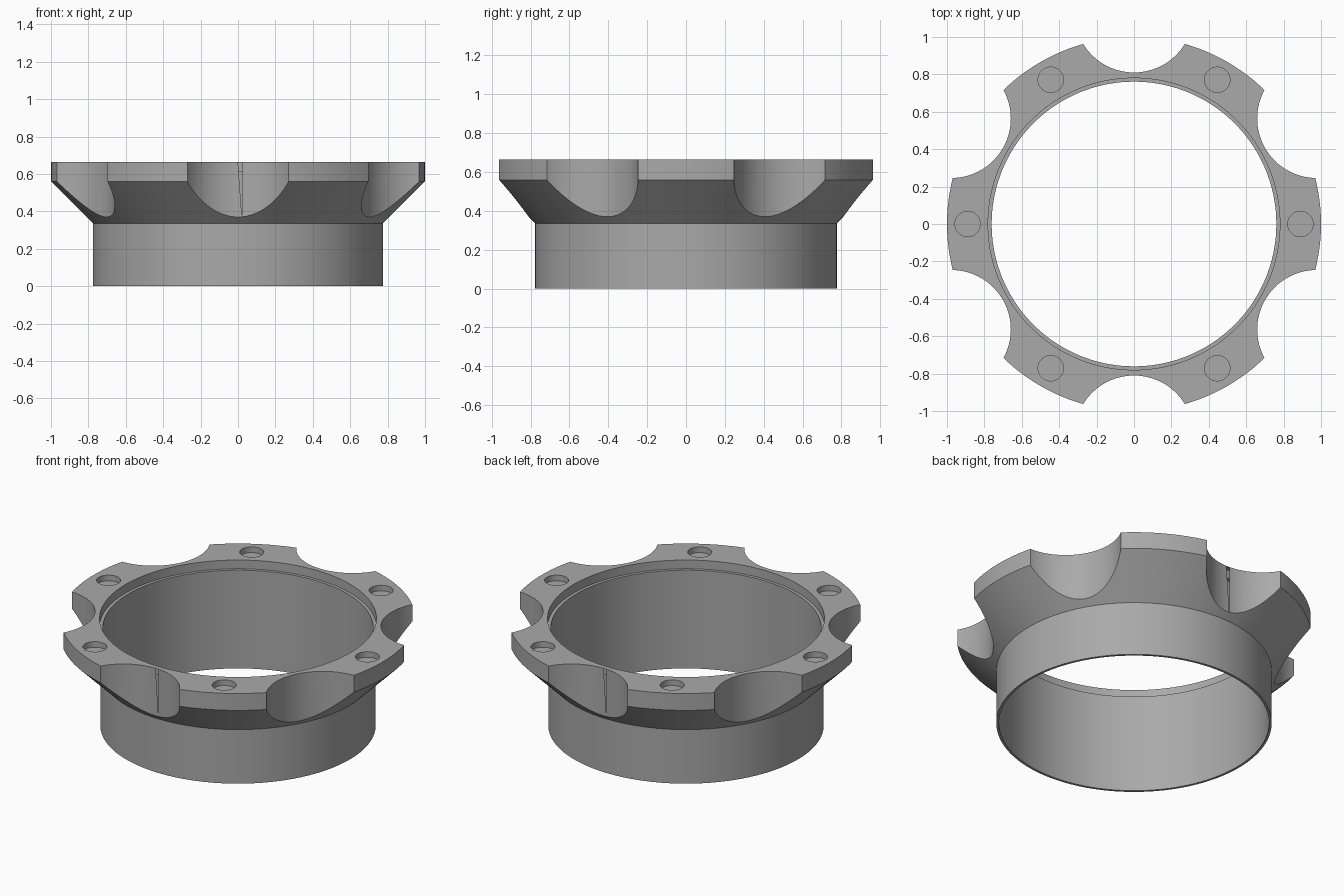
import bpy, bmesh
from math import sin, cos, pi, radians

if "Cube" in bpy.data.objects:
    bpy.data.objects.remove(bpy.data.objects["Cube"])

SEG = 144
grey = bpy.data.materials.new("mid grey")
grey.diffuse_color = (0.40, 0.40, 0.40, 1)
grey.use_nodes = True
grey.node_tree.nodes["Principled BSDF"].inputs["Base Color"].default_value = grey.diffuse_color


def make_object(name, bm):
    bmesh.ops.recalc_face_normals(bm, faces=bm.faces)
    mesh = bpy.data.meshes.new(name)
    bm.to_mesh(mesh)
    bm.free()
    mesh.materials.append(grey)
    ob = bpy.data.objects.new(name, mesh)
    bpy.context.collection.objects.link(ob)
    return ob


def lathe(name, profile):
    """Revolve a closed (radius, z) profile around z."""
    bm = bmesh.new()
    rings = [[bm.verts.new((r * cos(2 * pi * i / SEG), r * sin(2 * pi * i / SEG), z))
              for r, z in profile] for i in range(SEG)]
    n = len(profile)
    for i in range(SEG):
        a, b = rings[i], rings[(i + 1) % SEG]
        for k in range(n):
            m = (k + 1) % n
            bm.faces.new((a[k], b[k], b[m], a[m]))
    return make_object(name, bm)


def cylinder_ring(name, dist, radius, z0, z1, start, sides):
    """Six upright cylinders spaced evenly around z."""
    bm = bmesh.new()
    for k in range(6):
        ang = radians(start + 60 * k)
        new = bmesh.ops.create_cone(bm, cap_ends=True, segments=sides, radius1=radius,
                                    radius2=radius, depth=z1 - z0)["verts"]
        bmesh.ops.translate(bm, verts=new,
                            vec=(dist * cos(ang), dist * sin(ang), (z0 + z1) / 2))
    return make_object(name, bm)


# Flanged collar: thin sleeve, 45 degree flare, rim and stepped inner seat
collar = lathe("flanged_collar", [
    (0.761, 0), (0.776, 0), (0.776, 0.336), (1.0, 0.56),
    (1.0, 0.665), (0.78, 0.665), (0.78, 0.611), (0.761, 0.611)])

# Scalloped rim cutouts and shallow round pockets
scallops = cylinder_ring("scallop_cutter", 1.128, 0.318, 0.2, 0.9, 30, 96)
pockets = cylinder_ring("pocket_cutter", 0.89, 0.068, 0.63, 0.8, 0, 40)

for cutter in (scallops, pockets):
    cutter.hide_render = True
    cutter.hide_viewport = True
    mod = collar.modifiers.new(cutter.name, 'BOOLEAN')
    mod.operation = 'DIFFERENCE'
    mod.solver = 'EXACT'
    mod.object = cutter

# Bake the cuts, then remove the cutters
bpy.context.view_layer.update()
result = bpy.data.meshes.new_from_object(
    collar.evaluated_get(bpy.context.evaluated_depsgraph_get()))
collar.modifiers.clear()
collar.data = result
for cutter in (scallops, pockets):
    bpy.data.objects.remove(cutter)

# Smooth round walls, crisp edges
bpy.ops.object.select_all(action='DESELECT')
collar.select_set(True)
bpy.context.view_layer.objects.active = collar
bpy.ops.object.shade_smooth_by_angle(angle=radians(25))
